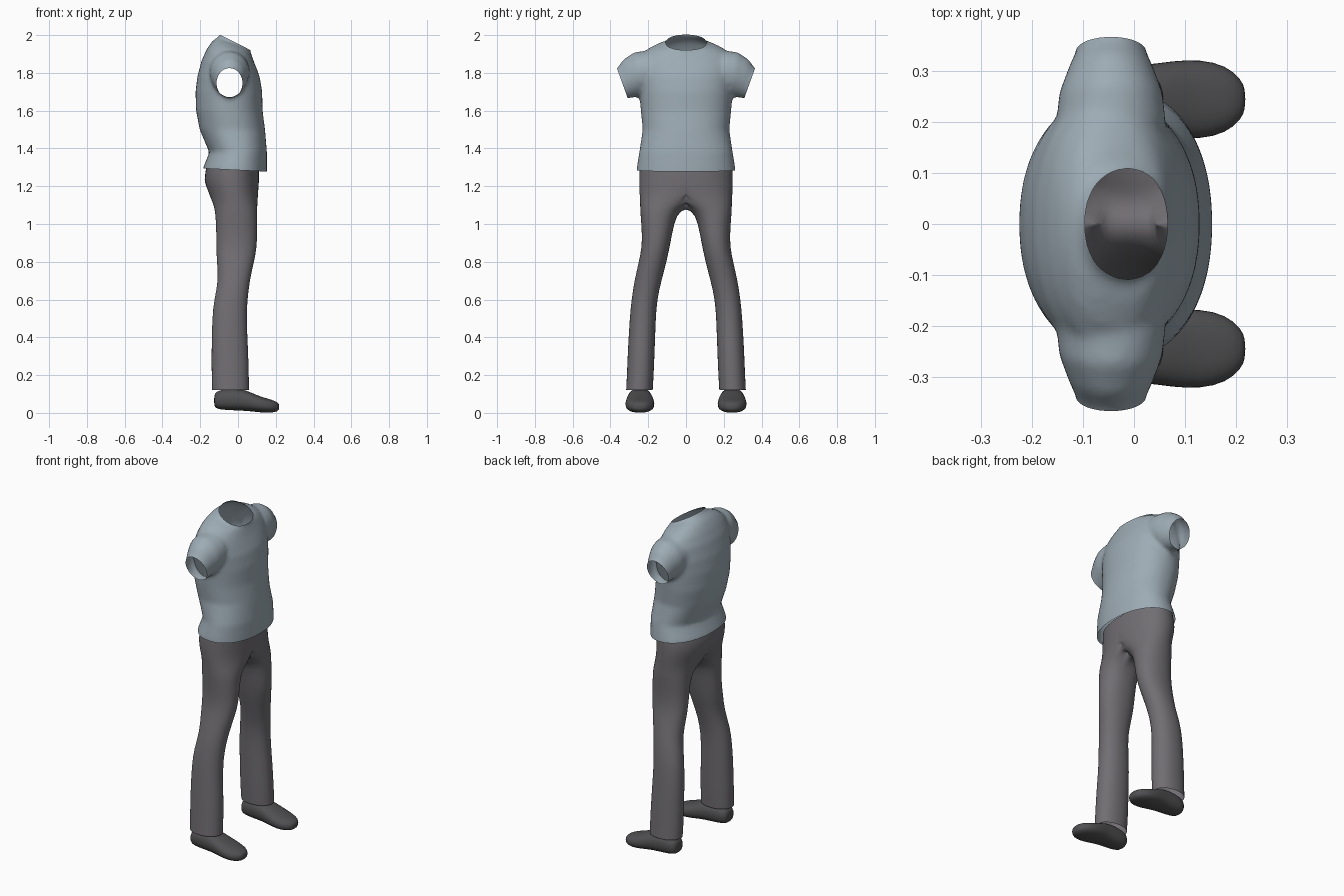
import bpy, bmesh, math
from mathutils import Vector

cube = bpy.data.objects.get("Cube")
if cube:
    bpy.data.objects.remove(cube, do_unlink=True)


def material(name, color):
    mat = bpy.data.materials.new(name)
    mat.use_nodes = True
    mat.diffuse_color = (*color, 1)
    bsdf = mat.node_tree.nodes["Principled BSDF"]
    bsdf.inputs["Base Color"].default_value = (*color, 1)
    bsdf.inputs["Roughness"].default_value = 0.8
    return mat


shirt_blue = material("shirt grey blue", (0.34, 0.41, 0.46))
trouser_grey = material("trouser grey", (0.165, 0.157, 0.17))
shoe_grey = material("shoe dark grey", (0.08, 0.08, 0.084))


def ring(center, u, v, count=32, power=2.0):
    """Closed superellipse around center with half axes u and v."""
    points = []
    for i in range(count):
        a = math.tau * i / count
        c, s = math.cos(a), math.sin(a)
        c = math.copysign(abs(c) ** (2 / power), c)
        s = math.copysign(abs(s) ** (2 / power), s)
        points.append(Vector(center) + Vector(u) * c + Vector(v) * s)
    return points


def loft(bm, rings, capped=True):
    """Skin a list of rings with quads."""
    rows = [[bm.verts.new(p) for p in r] for r in rings]
    for low, high in zip(rows, rows[1:]):
        for i in range(len(low)):
            j = (i + 1) % len(low)
            bm.faces.new((low[i], low[j], high[j], high[i]))
    if capped:
        bm.faces.new(rows[0])
        bm.faces.new(rows[-1])


def finish(bm, name, mat):
    bmesh.ops.recalc_face_normals(bm, faces=bm.faces)
    for f in bm.faces:
        f.smooth = True
    mesh = bpy.data.meshes.new(name)
    bm.to_mesh(mesh)
    bm.free()
    mesh.materials.append(mat)
    obj = bpy.data.objects.new(name, mesh)
    bpy.context.collection.objects.link(obj)
    return obj


def mirror_and_smooth(obj):
    mirror = obj.modifiers.new("mirror", "MIRROR")
    mirror.use_axis = (False, True, False)
    mirror.merge_threshold = 0.0005
    subsurf = obj.modifiers.new("subdivide", "SUBSURF")
    subsurf.levels = subsurf.render_levels = 1


# Shirt body: height, back, front, half width, slope of the ring
body = [
    (1.22, -0.18, 0.15, 0.262, 0), (1.29, -0.187, 0.153, 0.262, 0),
    (1.38, -0.152, 0.153, 0.247, 0), (1.5, -0.203, 0.143, 0.229, 0),
    (1.6, -0.222, 0.13, 0.239, 0), (1.7, -0.225, 0.128, 0.247, 0),
    (1.78, -0.215, 0.115, 0.256, 0), (1.85, -0.193, 0.094, 0.256, -0.1),
    (1.895, -0.168, 0.08, 0.237, -0.2), (1.927, -0.147, 0.07, 0.197, -0.25),
    (1.947, -0.127, 0.064, 0.152, -0.3), (1.957, -0.1, 0.06, 0.105, -0.45),
    (2.01, -0.075, 0.08, 0.093, -0.5),
]
bm = bmesh.new()
loft(bm, [ring(((b + f) / 2, 0, z), ((f - b) / 2, 0, s * (f - b) / 2),
               (0, w, 0), 64, 2.15) for z, b, f, w, s in body])

# Short sleeves: y, z, half depth, upward axis y and z
sleeve = [
    (0.1, 1.83, 0.07, 0, 0.07), (0.2, 1.81, 0.107, 0.01, 0.108),
    (0.255, 1.795, 0.102, 0.02, 0.114), (0.305, 1.77, 0.083, 0.027, 0.101),
    (0.337, 1.745, 0.068, 0.028, 0.079), (0.385, 1.727, 0.064, 0.028, 0.074),
]
for side in (1, -1):
    loft(bm, [ring((-0.045, side * y, z), (h, 0, 0), (0, side * vy, vz))
              for y, z, h, vy, vz in sleeve])
shirt = finish(bm, "shirt", shirt_blue)

# Fuse the body and sleeves into one soft skin
fuse = shirt.modifiers.new("fuse", "REMESH")
fuse.mode = "VOXEL"
fuse.voxel_size = 0.012
soften = shirt.modifiers.new("soften", "SMOOTH")
soften.factor = 0.5
soften.iterations = 6
skin = bpy.data.meshes.new_from_object(
    shirt.evaluated_get(bpy.context.evaluated_depsgraph_get()))
shirt.modifiers.clear()
bm = bmesh.new()
bm.from_mesh(skin)


def cut_open(point, normal, keep=lambda c: True):
    """Slice away everything beyond a plane, leaving an open edge."""
    faces = [f for f in bm.faces if keep(f.calc_center_median())]
    verts = {v for f in faces for v in f.verts}
    edges = {e for f in faces for e in f.edges}
    bmesh.ops.bisect_plane(bm, geom=[*verts, *edges, *faces], plane_co=point,
                           plane_no=normal, clear_outer=True)


# Hem, neck and sleeve openings
cut_open((0, 0, 1.285), (-0.05, 0, -1))
cut_open((-0.02, 0, 1.964), (0.45, 0, 0.89))
for side in (1, -1):
    cut_open((0, side * 0.337, 1.745), (0, side * 0.94, -0.34),
             lambda c: c.z > 1.6 and c.y * side > 0.26)
for f in bm.faces:
    f.smooth = True
bm.to_mesh(shirt.data)
bm.free()
bpy.data.meshes.remove(skin)

# Trousers, one half: height, back, front, inner side, outer side
leg = [
    (1.31, -0.165, 0.11, -0.245, 0.245), (1.24, -0.183, 0.113, -0.25, 0.25),
    (1.17, -0.158, 0.107, -0.2, 0.247), (1.12, -0.137, 0.104, -0.08, 0.244),
    (1.09, -0.127, 0.102, -0.01, 0.243), (1.05, -0.119, 0.102, 0.052, 0.241),
    (0.95, -0.115, 0.102, 0.073, 0.233), (0.87, -0.115, 0.099, 0.088, 0.235),
    (0.8, -0.112, 0.085, 0.103, 0.25), (0.7, -0.103, 0.062, 0.13, 0.273),
    (0.6, -0.127, 0.05, 0.153, 0.289), (0.5, -0.137, 0.045, 0.16, 0.298),
    (0.35, -0.14, 0.053, 0.165, 0.307), (0.2, -0.14, 0.058, 0.171, 0.313),
    (0.12, -0.137, 0.058, 0.176, 0.317),
]
rings = []
for z, b, f, i, o in leg:
    r = ring(((b + f) / 2, (i + o) / 2, z), ((f - b) / 2, 0, 0),
             (0, (o - i) / 2, 0), 32, 2.15)
    for p in r:
        p.y = max(p.y, 0)
    rings.append(r)
bm = bmesh.new()
loft(bm, rings, capped=False)
bmesh.ops.recalc_face_normals(bm, faces=bm.faces)
middle = [f for f in bm.faces if all(v.co.y < 1e-5 for v in f.verts)]
bmesh.ops.delete(bm, geom=middle, context="FACES")
trousers = finish(bm, "trousers", trouser_grey)
mirror_and_smooth(trousers)

# Shoes: position along the foot, half width, sole height, top height
foot = [
    (-0.127, 0.03, 0.04, 0.09), (-0.117, 0.052, 0.02, 0.115),
    (-0.06, 0.063, 0.014, 0.13), (0.02, 0.067, 0.012, 0.13),
    (0.075, 0.076, 0.007, 0.105), (0.13, 0.079, 0.001, 0.083),
    (0.18, 0.067, 0, 0.07), (0.21, 0.04, 0.008, 0.057),
    (0.218, 0.018, 0.02, 0.045),
]
bm = bmesh.new()
loft(bm, [ring((x, 0.244, (lo + hi) / 2), (0, w, 0), (0, 0, (hi - lo) / 2),
               20, 2.4) for x, w, lo, hi in foot])
shoes = finish(bm, "shoes", shoe_grey)
mirror_and_smooth(shoes)
